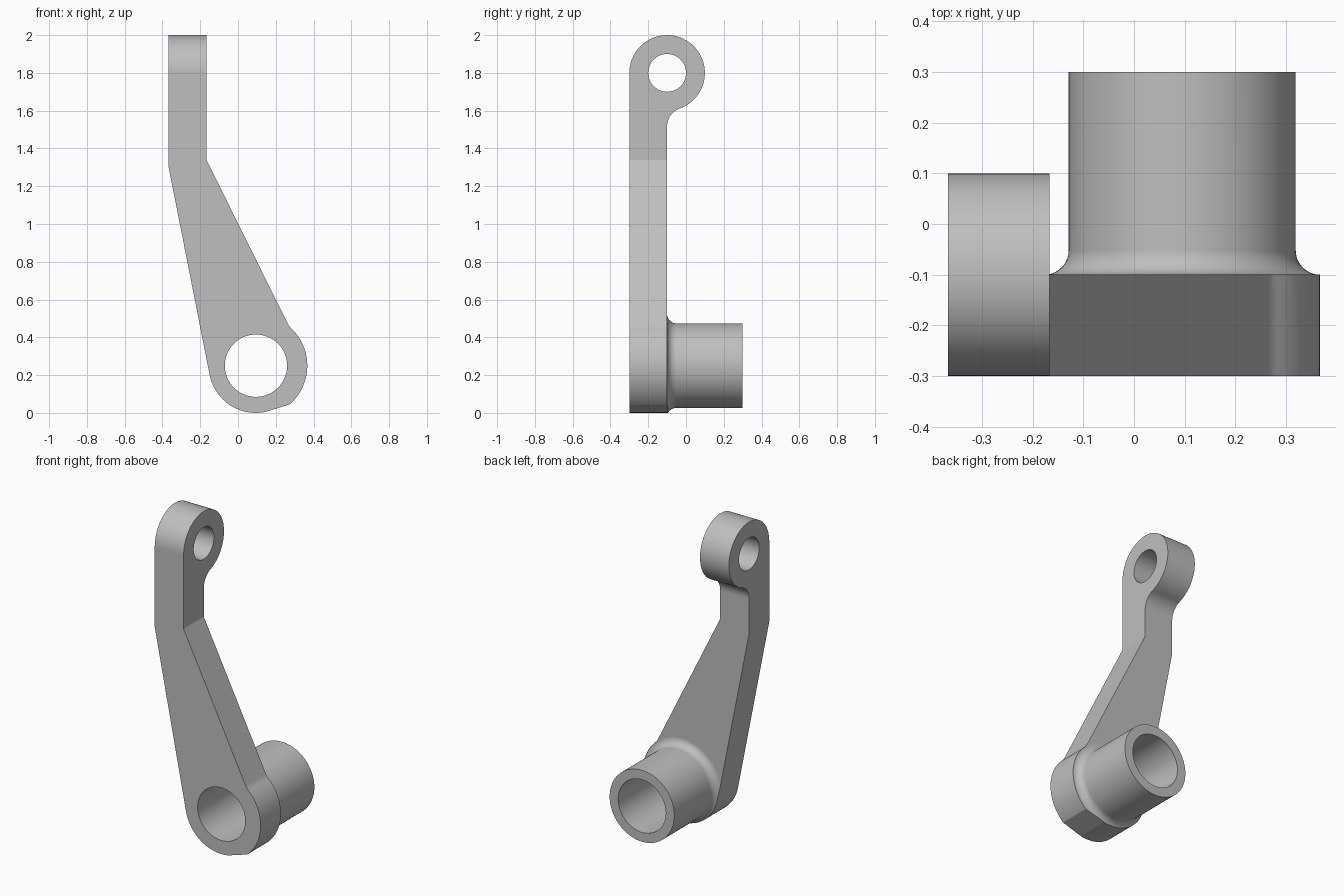
import bpy, bmesh
from math import cos, sin, radians, sqrt, atan2, degrees, pi
from mathutils import Vector, Matrix

if "Cube" in bpy.data.objects:
    bpy.data.objects.remove(bpy.data.objects["Cube"])

HUB = Vector((0.095, 0.25))      # hub centre in x, z
EYE = Vector((-0.1, 1.8))        # eye centre in y, z
R_TANGENT, R_LOBE, R_TUBE, R_BORE = 0.25, 0.272, 0.224, 0.165
R_EYE, R_PIN, R_FILLET = 0.2, 0.1, 0.1
BACK, TUBE_END = -0.1, 0.3


def arc(centre, radius, start, end, steps):
    angles = [radians(start + (end - start) * i / steps) for i in range(steps + 1)]
    return [Vector((centre[0] + radius * cos(a), centre[1] + radius * sin(a))) for a in angles]


def circle(centre, radius, steps=96):
    return arc(centre, radius, 0, 360, steps)[:-1]


def angle_to(centre, point):
    d = point - centre
    return degrees(atan2(d.y, d.x))


def finish(name, bm):
    bmesh.ops.recalc_face_normals(bm, faces=bm.faces)
    mesh = bpy.data.meshes.new(name)
    bm.to_mesh(mesh)
    bm.free()
    obj = bpy.data.objects.new(name, mesh)
    bpy.context.collection.objects.link(obj)
    return obj


def prism(name, outline, axis, low, high):
    """Extrude an outline along y (outline in x, z) or x (outline in y, z)."""
    bm = bmesh.new()
    place = (lambda p: (p[0], low, p[1])) if axis == "y" else (lambda p: (low, p[0], p[1]))
    face = bm.faces.new([bm.verts.new(place(p)) for p in outline])
    grown = bmesh.ops.extrude_face_region(bm, geom=[face])["geom"]
    step = high - low
    bmesh.ops.translate(bm, verts=[v for v in grown if isinstance(v, bmesh.types.BMVert)],
                        vec=(0, step, 0) if axis == "y" else (step, 0, 0))
    return finish(name, bm)


def lathe(name, profile, steps=96):
    """Turn a (radius, y) profile around the hub axis."""
    bm = bmesh.new()
    verts = [bm.verts.new((HUB.x + r, y, HUB.y)) for r, y in profile]
    edges = [bm.edges.new(pair) for pair in zip(verts, verts[1:])]
    bmesh.ops.spin(bm, geom=verts + edges, cent=(HUB.x, 0, HUB.y), axis=(0, 1, 0),
                   angle=2 * pi, steps=steps)
    bmesh.ops.remove_doubles(bm, verts=bm.verts, dist=1e-5)
    return finish(name, bm)


def combine(target, tool, operation):
    bpy.context.view_layer.objects.active = target
    mod = target.modifiers.new("combine", "BOOLEAN")
    mod.operation, mod.solver, mod.object = operation, "EXACT", tool
    bpy.ops.object.modifier_apply(modifier=mod.name)
    bpy.data.objects.remove(tool)


# Side outline: straight bar, round eye, concave fillet under the eye
drop = sqrt((R_EYE + R_FILLET) ** 2 - R_FILLET ** 2)
neck = Vector((BACK + R_FILLET, EYE.y - drop))
eye_end = angle_to(EYE, neck)
side = [Vector((-0.3, -0.1))] + arc(EYE, R_EYE, 180, eye_end, 48)
side += arc(neck, R_FILLET, eye_end + 180, 180, 14) + [Vector((BACK, -0.1))]
lever = prism("lever_arm", side, "x", -0.6, 0.6)

# Tube with a flared root
tube = [(0, -0.2), (R_LOBE, -0.2)]
tube += [tuple(p) for p in arc((R_LOBE, BACK + R_LOBE - R_TUBE), R_LOBE - R_TUBE, 270, 180, 10)]
tube += [(R_TUBE, TUBE_END), (0, TUBE_END)]
combine(lever, lathe("tube", tube), "UNION")

# Front outline: offset bar, tapered shank and hub with a wider lobe
normal = Vector((2, 1)).normalized()
along = Vector((-normal.y, normal.x))
reach = sqrt((R_LOBE + R_FILLET) ** 2 - (R_TANGENT + R_FILLET) ** 2)
notch = HUB + normal * (R_TANGENT + R_FILLET) + along * reach
lobe_end = angle_to(HUB, notch)
shank_angle = degrees(atan2(normal.y, normal.x))
front = [Vector((-0.367, 2.1)), Vector((-0.367, 1.3))]
front += arc(HUB, R_TANGENT, 191.5, 282, 32)
front += arc(HUB, R_LOBE, -49, lobe_end, 32)
front += arc(notch, R_FILLET, lobe_end + 180, shank_angle + 180, 8)
front += [Vector((-0.167, 1.34)), Vector((-0.167, 2.1))]
combine(lever, prism("front_outline", front, "y", -0.6, 0.6), "INTERSECT")

# Bores through the hub and the eye
combine(lever, prism("hub_bore", circle(HUB, R_BORE), "y", -0.6, 0.6), "DIFFERENCE")
combine(lever, prism("eye_bore", circle(EYE, R_PIN, 64), "x", -0.6, 0.6), "DIFFERENCE")

# Grey metal
grey = bpy.data.materials.new("grey_metal")
grey.use_nodes = True
colour = (0.52, 0.52, 0.52, 1)
grey.diffuse_color = colour
grey.node_tree.nodes["Principled BSDF"].inputs["Base Color"].default_value = colour
lever.data.materials.clear()
lever.data.materials.append(grey)
for poly in lever.data.polygons:
    poly.material_index = 0

# Smooth curved walls, keep the machined edges crisp
bpy.ops.object.select_all(action="DESELECT")
lever.select_set(True)
bpy.context.view_layer.objects.active = lever
bpy.ops.object.shade_smooth_by_angle(angle=radians(25))
weighted = lever.modifiers.new("flat_face_normals", "WEIGHTED_NORMAL")
weighted.keep_sharp = True
